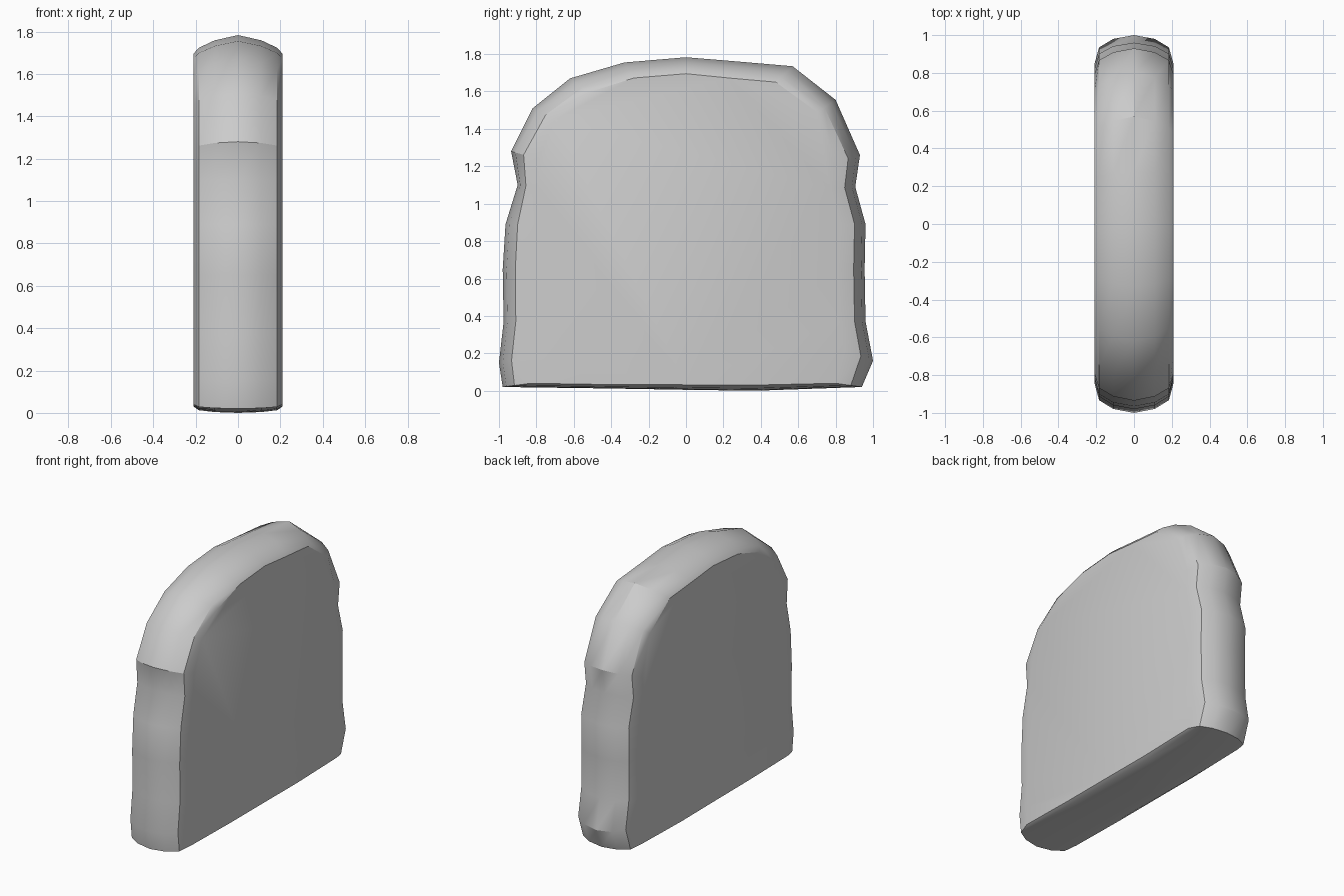
import bpy, bmesh

if "Cube" in bpy.data.objects:
    bpy.data.objects.remove(bpy.data.objects["Cube"])

# Crust outline (y, z) on the middle plane, and matching outline of the flat cut face
outer = [(-.98, .02), (-1, .15), (-.975, .37), (-.98, .65), (-.965, .89), (-.9, 1.1),
         (-.935, 1.28), (-.82, 1.51), (-.62, 1.67), (-.33, 1.755), (0, 1.783), (.28, 1.76),
         (.57, 1.735), (.8, 1.555), (.93, 1.26), (.905, 1.09), (.96, .89), (.955, .65),
         (.96, .37), (1, .16), (.94, .02), (.37, 0), (0, .005), (-.4, .012)]
inner = [(-.83, .04), (-.84, .18), (-.82, .37), (-.82, .65), (-.81, .89), (-.795, 1.09),
         (-.79, 1.24), (-.7, 1.45), (-.52, 1.595), (-.28, 1.672), (0, 1.695), (.23, 1.672),
         (.48, 1.65), (.7, 1.49), (.79, 1.22), (.77, 1.08), (.82, .89), (.815, .65),
         (.82, .37), (.845, .22), (.8, .04), (.35, .03), (0, .032), (-.4, .033)]

# Rounded rim: (x, inset on the sides, inset on the top)
rim = [(0, 0, 0), (.11, .13, .28), (.185, .42, .68), (.21, 1, 1)]


def section(bm, x, side, top):
    verts = []
    for (y0, z0), (y1, z1) in zip(outer, inner):
        w = min(max((z0 - 1.2) / .5, 0), 1)
        t = side + (top - side) * w
        verts.append(bm.verts.new((x, y0 + (y1 - y0) * t, z0 + (z1 - z0) * t)))
    return verts


# Slice of bread: mirrored sections joined by quads, flat faces on both ends
bm = bmesh.new()
sections = [(-x, s, t) for x, s, t in reversed(rim[1:])] + rim
rings = [section(bm, *s) for s in sections]
n = len(outer)
for a, b in zip(rings, rings[1:]):
    for i in range(n):
        j = (i + 1) % n
        bm.faces.new((a[i], a[j], b[j], b[i]))
bm.faces.new(rings[0])
bm.faces.new(rings[-1])
bmesh.ops.recalc_face_normals(bm, faces=bm.faces)

mesh = bpy.data.meshes.new("bread_slice")
bm.to_mesh(mesh)
bm.free()
obj = bpy.data.objects.new("bread_slice", mesh)
bpy.context.collection.objects.link(obj)
bpy.context.view_layer.objects.active = obj
obj.select_set(True)
bpy.ops.object.shade_smooth_by_angle(angle=.52)
